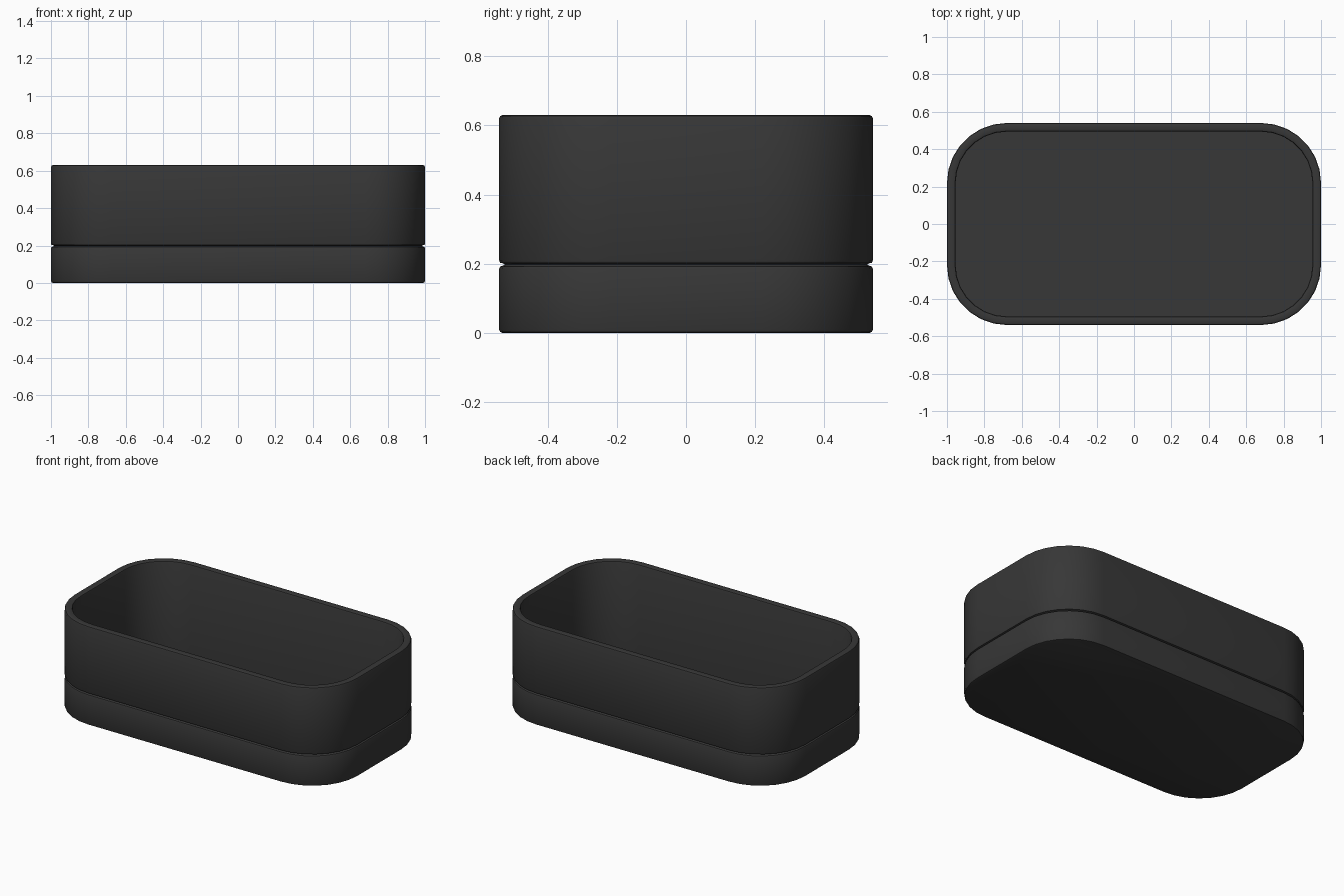
import bpy, bmesh, math

if "Cube" in bpy.data.objects:
    bpy.data.objects.remove(bpy.data.objects["Cube"])

mat = bpy.data.materials.new("charcoal")
mat.diffuse_color = (0.038, 0.038, 0.038, 1)
mat.use_nodes = True
mat.node_tree.nodes["Principled BSDF"].inputs["Base Color"].default_value = mat.diffuse_color

HX, HY, R, SEG = 1.0, 0.54, 0.32, 7


def ring(bm, inset, z):
    """Rounded rectangle loop, shrunk by inset, at height z."""
    r = R - inset
    loop = []
    for k, (sx, sy) in enumerate([(1, 1), (-1, 1), (-1, -1), (1, -1)]):
        for i in range(SEG + 1):
            a = math.pi / 2 * (k + i / SEG)
            loop.append(bm.verts.new((sx * (HX - R) + r * math.cos(a),
                                      sy * (HY - R) + r * math.sin(a), z)))
    return loop


# Wall section from the underside, up the outside, over the rim, down inside
profile = [(0.01, 0), (0.003, 0.003), (0, 0.01),
           (0, 0.185), (0.003, 0.192), (0.012, 0.195), (0.016, 0.198),
           (0.012, 0.201), (0.003, 0.203), (0, 0.21),
           (0, 0.62), (0.003, 0.627), (0.01, 0.63),
           (0.036, 0.63), (0.043, 0.627), (0.046, 0.62), (0.046, 0.03)]

bm = bmesh.new()
rings = [ring(bm, d, z) for d, z in profile]
for a, b in zip(rings, rings[1:]):
    n = len(a)
    for i in range(n):
        j = (i + 1) % n
        bm.faces.new((a[i], a[j], b[j], b[i]))
bm.faces.new(list(reversed(rings[0])))   # underside
bm.faces.new(rings[-1])                  # inner floor
bmesh.ops.recalc_face_normals(bm, faces=bm.faces[:])

mesh = bpy.data.meshes.new("open_box")
bm.to_mesh(mesh)
bm.free()
mesh.materials.append(mat)
box = bpy.data.objects.new("open_box", mesh)
bpy.context.collection.objects.link(box)
bpy.context.view_layer.objects.active = box
box.select_set(True)
bpy.ops.object.shade_smooth_by_angle(angle=math.radians(35))
